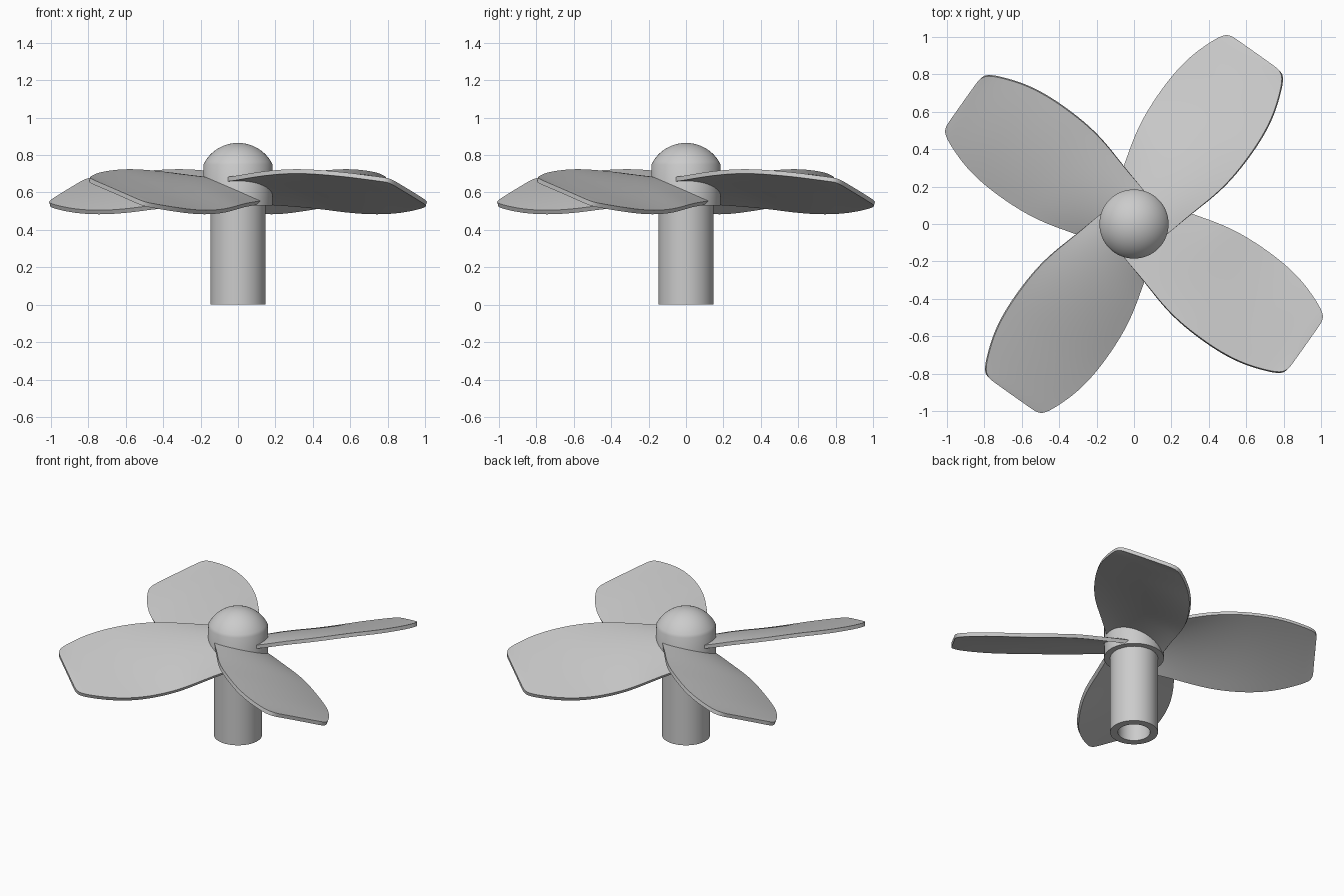
import bpy, bmesh, math
from mathutils import Matrix

cube = bpy.data.objects.get("Cube")
if cube:
    bpy.data.objects.remove(cube, do_unlink=True)

grey = bpy.data.materials.new("light_grey")
grey.use_nodes = True
grey.diffuse_color = (0.6, 0.6, 0.6, 1)
grey.node_tree.nodes["Principled BSDF"].inputs["Base Color"].default_value = (0.6, 0.6, 0.6, 1)


def finish(name, bm, modifiers=()):
    """Make an object, bake its modifiers and smooth all but the hard edges."""
    mesh = bpy.data.meshes.new(name)
    bm.to_mesh(mesh)
    bm.free()
    mesh.materials.append(grey)
    obj = bpy.data.objects.new(name, mesh)
    bpy.context.collection.objects.link(obj)
    bpy.ops.object.select_all(action='DESELECT')
    obj.select_set(True)
    bpy.context.view_layer.objects.active = obj
    for kind, settings in modifiers:
        mod = obj.modifiers.new(kind.title(), kind)
        for key, value in settings.items():
            setattr(mod, key, value)
        bpy.ops.object.modifier_apply(modifier=mod.name)
    bpy.ops.object.shade_smooth_by_angle(angle=math.radians(35))
    return obj


def lathe(name, profile, closed=False):
    """Spin a (radius, height) profile around the z axis."""
    bm = bmesh.new()
    verts = [bm.verts.new((r, 0, z)) for r, z in profile]
    pairs = list(zip(verts, verts[1:]))
    if closed:
        pairs.append((verts[-1], verts[0]))
    edges = [bm.edges.new(p) for p in pairs]
    bmesh.ops.spin(bm, geom=verts + edges, cent=(0, 0, 0), axis=(0, 0, 1),
                   angle=math.tau, steps=64, use_merge=False)
    bmesh.ops.remove_doubles(bm, verts=bm.verts, dist=1e-4)
    bmesh.ops.recalc_face_normals(bm, faces=bm.faces)
    return finish(name, bm)


# Hollow shaft
lathe("shaft", [(0.1, 0), (0.148, 0), (0.148, 0.56), (0.1, 0.56)], closed=True)

# Hub: short drum with a shallow domed cap
HUB_R, DRUM_TOP, TOP = 0.185, 0.75, 0.865
rise = TOP - DRUM_TOP
cap_r = (HUB_R ** 2 + rise ** 2) / (2 * rise)
sweep = math.asin(HUB_R / cap_r)
cap = [(cap_r * math.sin(a), TOP - cap_r * (1 - math.cos(a)))
       for a in (sweep * (1 - i / 12) for i in range(13))]
lathe("hub", [(0, 0.53), (HUB_R, 0.53)] + cap)

# Blade stations: distance out, half width, middle height, half rise, camber
STATIONS = [
    (0.00, 0.160, 0.607, 0.060, 0.035),
    (0.10, 0.188, 0.608, 0.066, 0.034),
    (0.23, 0.220, 0.612, 0.078, 0.030),
    (0.37, 0.263, 0.612, 0.091, 0.026),
    (0.50, 0.286, 0.608, 0.104, 0.022),
    (0.64, 0.293, 0.604, 0.110, 0.018),
    (0.78, 0.290, 0.600, 0.106, 0.014),
    (0.91, 0.270, 0.600, 0.095, 0.010),
    (1.02, 0.232, 0.600, 0.080, 0.006),
    (1.085, 0.203, 0.601, 0.070, 0.004),
    (1.112, 0.180, 0.602, 0.064, 0.002),
    (1.122, 0.150, 0.602, 0.053, 0.001),
]
COLS = 9
AXIS = math.radians(54.5)


def blade(name, turn):
    bm = bmesh.new()
    rows = []
    for u, width, mid, half, camber in STATIONS:
        row = []
        for i in range(COLS):
            t = 1 - 2 * i / (COLS - 1)
            row.append(bm.verts.new((u, t * width, mid - t * half + camber * (1 - t * t))))
        rows.append(row)
    for a, b in zip(rows, rows[1:]):
        for i in range(COLS - 1):
            bm.faces.new((a[i], a[i + 1], b[i + 1], b[i]))
    bmesh.ops.rotate(bm, verts=bm.verts, cent=(0, 0, 0),
                     matrix=Matrix.Rotation(AXIS + turn, 3, 'Z'))
    finish(name, bm, [
        ('SUBSURF', {"levels": 2}),
        ('SOLIDIFY', {"thickness": 0.024, "offset": 0}),
    ])


# Four identical blades
for n, place in enumerate(("back_left", "back_right", "front_right", "front_left")):
    blade(place + "_blade", n * math.pi / 2)
